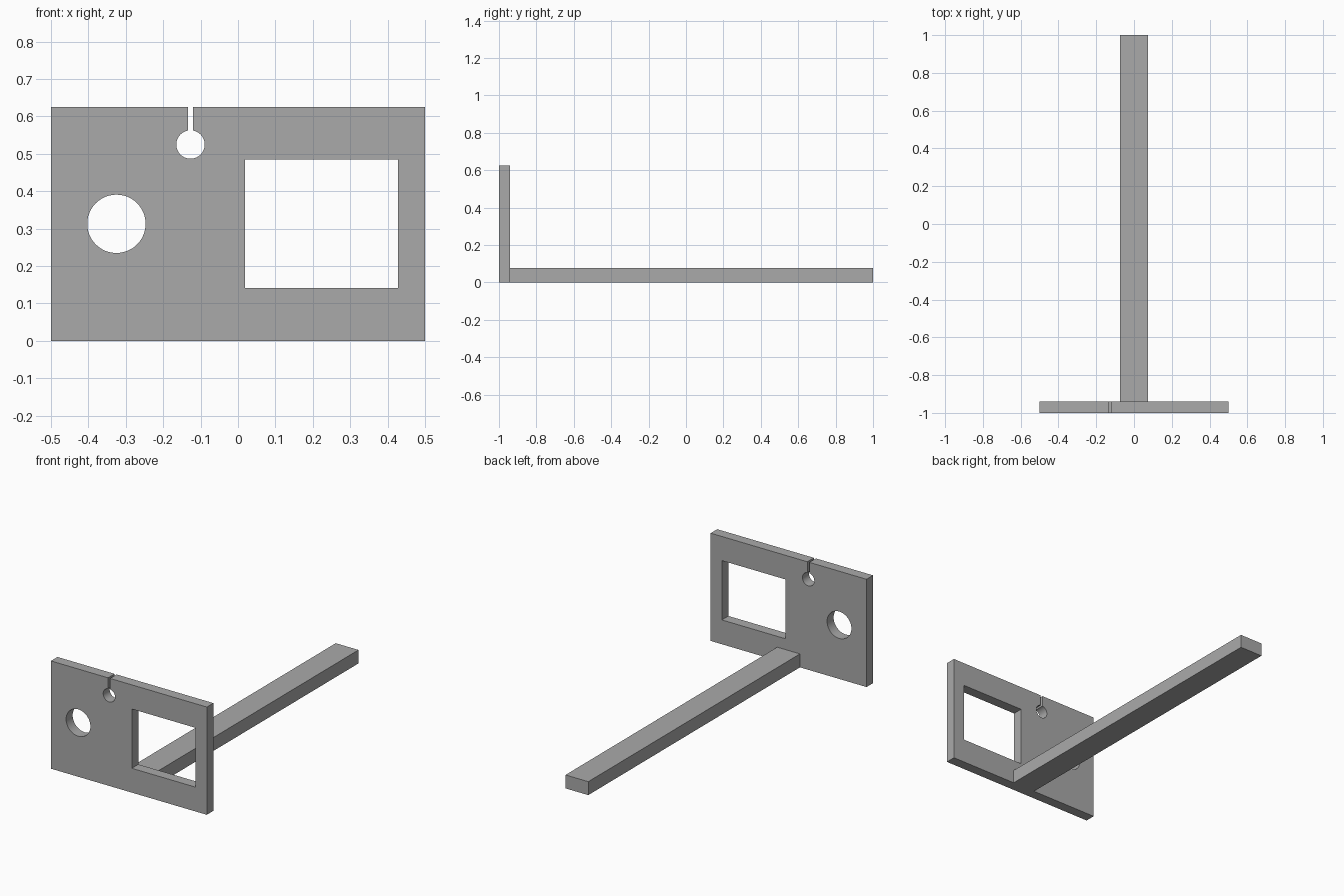
import bpy, bmesh
from math import sin, cos, asin, pi, radians
from mathutils import Vector

if "Cube" in bpy.data.objects:
    bpy.data.objects.remove(bpy.data.objects["Cube"], do_unlink=True)

grey = bpy.data.materials.new("plain_grey")
grey.use_nodes = True
color = (0.4, 0.4, 0.4, 1)
grey.diffuse_color = color
grey.node_tree.nodes["Principled BSDF"].inputs["Base Color"].default_value = color


def arc(cx, cz, r, start, end, steps):
    """Points along an arc, both ends included."""
    angles = [start + (end - start) * i / steps for i in range(steps + 1)]
    return [(cx + r * cos(a), cz + r * sin(a)) for a in angles]


def rect(x0, x1, z0, z1):
    return [(x0, z0), (x1, z0), (x1, z1), (x0, z1)]


def extruded(name, loops, y0, y1):
    """Fill an outline with holes in the XZ plane and extrude it along y."""
    bm = bmesh.new()
    for loop in loops:
        verts = [bm.verts.new((x, y0, z)) for x, z in loop]
        for a, b in zip(verts, verts[1:] + verts[:1]):
            bm.edges.new((a, b))
    bmesh.ops.triangle_fill(bm, edges=bm.edges[:], use_beauty=True,
                            normal=Vector((0, -1, 0)))
    ext = bmesh.ops.extrude_face_region(bm, geom=bm.faces[:], use_keep_orig=True)
    moved = [g for g in ext["geom"] if isinstance(g, bmesh.types.BMVert)]
    bmesh.ops.translate(bm, verts=moved, vec=(0, y1 - y0, 0))
    bmesh.ops.recalc_face_normals(bm, faces=bm.faces[:])
    mesh = bpy.data.meshes.new(name)
    bm.to_mesh(mesh)
    bm.free()
    mesh.materials.append(grey)
    obj = bpy.data.objects.new(name, mesh)
    bpy.context.collection.objects.link(obj)
    bpy.ops.object.select_all(action="DESELECT")
    obj.select_set(True)
    bpy.context.view_layer.objects.active = obj
    bpy.ops.object.shade_smooth_by_angle(angle=radians(30))
    return obj


# Plate outline with a keyhole slot cut down from the top edge
width, height, back = 0.5, 0.625, -0.94
key_x, key_z, key_r, slot = -0.127, 0.525, 0.038, 0.0065
gap = asin(slot / key_r)
keyhole = arc(key_x, key_z, key_r, pi / 2 - gap, -1.5 * pi + gap, 40)
outline = ([(-width, 0), (width, 0), (width, height), (key_x + slot, height)]
           + keyhole + [(key_x - slot, height), (-width, height)])

# Round hole and rectangular window
round_hole = arc(-0.325, 0.313, 0.078, 0, 2 * pi, 48)[:-1]
window = rect(0.019, 0.428, 0.141, 0.485)
extruded("front_plate", [outline, round_hole, window], -1, back)

# Long bar running back from the plate
extruded("rear_bar", [rect(-0.073, 0.073, 0, 0.078)], back, 1)
